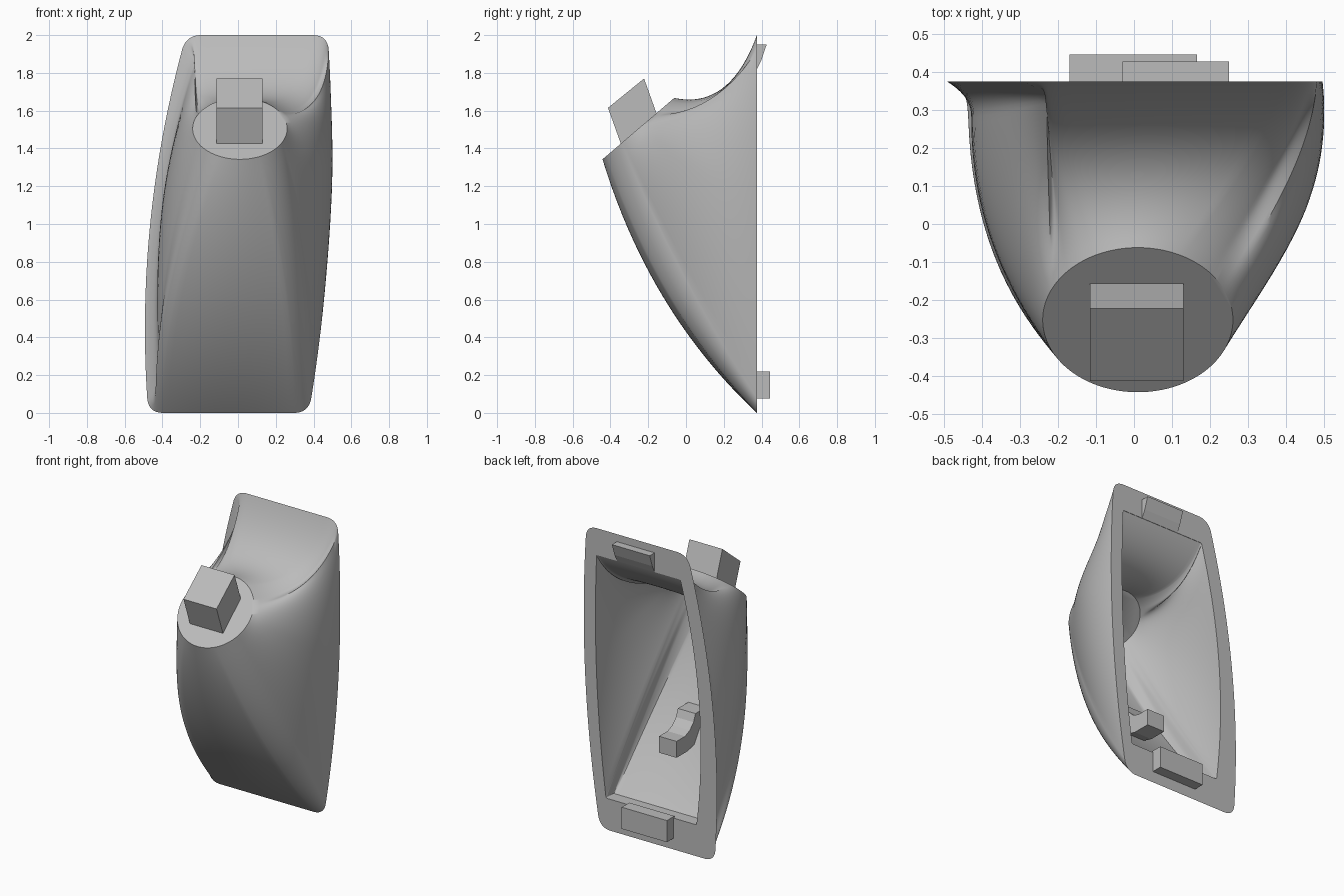
import bpy, bmesh, math
from mathutils import Vector

cube = bpy.data.objects.get("Cube")
if cube:
    bpy.data.objects.remove(cube)

grey = bpy.data.materials.new("plain grey")
grey.use_nodes = True
grey.diffuse_color = (0.5, 0.5, 0.5, 1)
grey.node_tree.nodes["Principled BSDF"].inputs["Base Color"].default_value = (0.5, 0.5, 0.5, 1)

BACK = 0.375                                 # plane of the open back
CENTRE = Vector((0.01, -0.252, 1.505))       # middle of the tilted round front
SLOPE = Vector((0, 0.76, 0.65))
INWARD = Vector((0, 0.65, -0.76))
SIDE, ARC, STEPS = 24, 16, 32


def finish(bm, name, smooth=False):
    bmesh.ops.recalc_face_normals(bm, faces=bm.faces)
    mesh = bpy.data.meshes.new(name)
    bm.to_mesh(mesh)
    bm.free()
    obj = bpy.data.objects.new(name, mesh)
    bpy.context.collection.objects.link(obj)
    mesh.materials.append(grey)
    if smooth:
        bpy.ops.object.select_all(action='DESELECT')
        obj.select_set(True)
        bpy.context.view_layer.objects.active = obj
        bpy.ops.object.shade_smooth_by_angle(angle=math.radians(38))
    return obj


def prism(name, profile, x0, x1):
    """Extrude a (y, z) profile from x0 to x1."""
    bm = bmesh.new()
    face = bm.faces.new([bm.verts.new((x0, y, z)) for y, z in profile])
    new = bmesh.ops.extrude_face_region(bm, geom=[face])["geom"]
    moved = [v for v in new if isinstance(v, bmesh.types.BMVert)]
    bmesh.ops.translate(bm, verts=moved, vec=(x1 - x0, 0, 0))
    return finish(bm, name)


def bezier(a, b, c, t):
    return a * (1 - t) ** 2 + b * 2 * t * (1 - t) + c * t * t


def ease(value, low, high):
    t = min(1, max(0, (value - low) / (high - low)))
    return t * t * (3 - 2 * t)


def outline(corners, bulges, radius):
    """Rounded four-sided outline with bowed sides, in the back plane."""
    pts = [Vector((x, BACK, z)) for x, z in corners]
    sides = []
    for i in range(4):
        a, b = pts[i], pts[(i + 1) % 4]
        mid = (a + b) / 2 + Vector((bulges[i] * 2, 0, 0))
        cut = radius / (b - a).length
        sides.append([bezier(a, mid, b, cut + (1 - 2 * cut) * j / (SIDE - 1)) for j in range(SIDE)])
    ring = []
    for i in range(4):
        ring += sides[i]
        start, end = sides[i][-1], sides[(i + 1) % 4][0]
        ring += [bezier(start, pts[(i + 1) % 4], end, (j + 1) / (ARC + 1)) for j in range(ARC)]
    return ring


def loft(rim, centre, radius, side_pull, flare=0, ledge=0):
    """Rings of points from the back rim to the round front."""
    rings = [[] for _ in range(STEPS + 1)]
    for k, p in enumerate(rim):
        ang = math.radians(-45 + 90 * (k + ARC / 2 + 0.5) / (SIDE + ARC))
        c, s = math.cos(ang), math.sin(ang)
        end = centre + Vector((1, 0, 0)) * radius * c + SLOPE * radius * s
        # how far the control point moves along each axis, by direction
        low, high = max(0, -s) ** 2, ease(s, 0.05, 0.65)
        pull = (Vector((0.03, 0.7, 0.4)) * low + Vector((0.15, 0.33, 1.19)) * high
                + Vector((side_pull, 0.56, 0.5)) * (1 - low - high))
        lip = flare * ease(-c, 0.55, 0.95)
        recess = ledge * (0.03 + ease(-s, 0.6, 0.7))
        start = p + Vector((lip, -recess, 0))
        control = start + Vector([(e - a) * f for a, e, f in zip(start, end, pull)])
        for i in range(STEPS + 1):
            t = (i / STEPS) ** 1.6
            q = bezier(start, control, end, t)
            q.x -= lip * max(0, 1 - t / 0.13) ** 2.5
            rings[i].append(q)
    return rings


# Hollow housing: outer skin, round front, flat back flange and inner skin
outer_rim = outline([(0.375, 0), (0.475, 2), (-0.275, 2), (-0.475, 0)], [0.06, 0, -0.09, 0], 0.08)
inner_rim = outline([(0.33, 0.21), (0.4, 1.82), (-0.22, 1.82), (-0.34, 0.21)], [0.035, 0, -0.08, 0], 0.01)
outer = loft(outer_rim, CENTRE, 0.25, -0.2, flare=0.07)
inner = loft(inner_rim, CENTRE + INWARD * 0.06, 0.2, 0.06, ledge=0.08)
bm = bmesh.new()
rows = [[bm.verts.new(p) for p in ring] for ring in outer[::-1] + [inner_rim] + inner]
for a, b in zip(rows, rows[1:]):
    for k in range(len(a)):
        n = (k + 1) % len(a)
        bm.faces.new((a[k], a[n], b[n], b[k]))
bm.faces.new(rows[0])
bm.faces.new(rows[-1])
finish(bm, "housing", True)

# Slanted peg on the round front
prism("front_peg", [(-0.413, 1.615), (-0.222, 1.77), (-0.145, 1.555), (-0.336, 1.4)], -0.115, 0.13)

# Locating block and wedge clip on the back flange
prism("bottom_block", [(0.365, 0.075), (0.445, 0.075), (0.445, 0.22), (0.365, 0.22)], -0.17, 0.165)
prism("top_clip", [(0.365, 1.82), (0.375, 1.82), (0.4, 1.87), (0.427, 1.95), (0.365, 1.95)], -0.03, 0.25)

# Hook inside the cavity
prism("inner_hook", [(0.2, 0.52), (0.2, 0.63), (0.11, 0.63), (0.06, 0.65), (0.02, 0.69),
                     (0, 0.74), (-0.11, 0.74), (-0.06, 0.56), (0.08, 0.52)], -0.07, 0.06)
